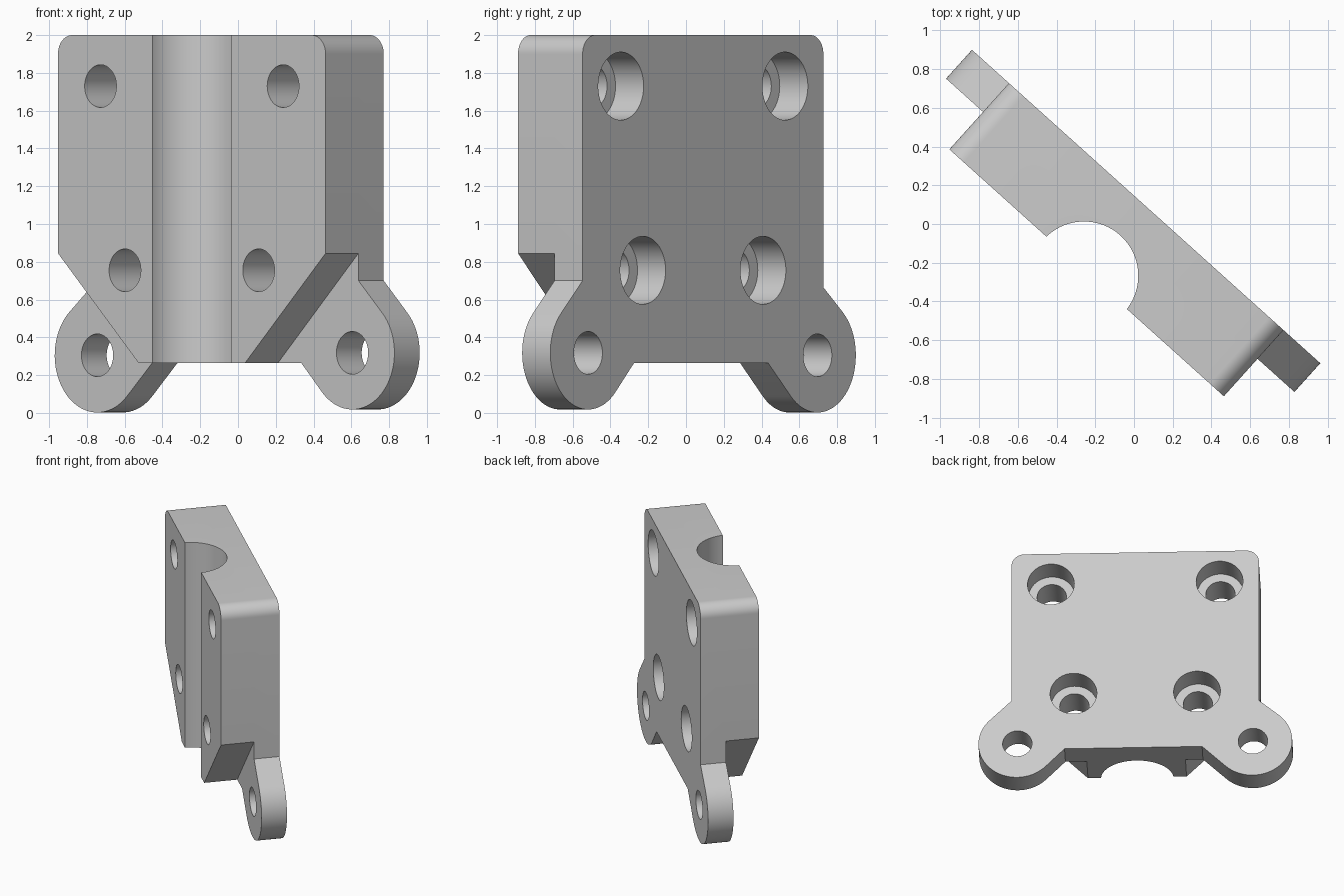
import bpy, bmesh, math
from mathutils import Matrix, Vector

if "Cube" in bpy.data.objects:
    bpy.data.objects.remove(bpy.data.objects["Cube"])

T_EAR, T_FULL = 0.20, 0.46      # flange and full body thickness
HALF_W, TOP, BOTTOM = 0.953, 2.0, 0.265

grey = bpy.data.materials.new("light grey")
grey.diffuse_color = (0.6, 0.6, 0.6, 1)
grey.use_nodes = True
grey.node_tree.nodes["Principled BSDF"].inputs["Base Color"].default_value = grey.diffuse_color


def arc(cx, cz, r, a0, a1, n):
    return [(cx + r * math.cos(a0 + (a1 - a0) * i / n),
             cz + r * math.sin(a0 + (a1 - a0) * i / n)) for i in range(n + 1)]


def tangent_angle(c, r, p, side):
    dx, dz = p[0] - c[0], p[1] - c[1]
    return math.atan2(dz, dx) + side * math.acos(r / math.hypot(dx, dz))


def ear(c, r, first, last):
    """Round lobe joined by tangents to the points before and after it."""
    a0 = tangent_angle(c, r, first, 1)
    a1 = tangent_angle(c, r, last, -1)
    while a1 < a0:
        a1 += 2 * math.pi
    return [first] + arc(c[0], c[1], r, a0, a1, 36) + [last]


def prism(name, outline, d0, d1):
    """Extrude an (x, z) outline from depth d0 to d1 towards the front."""
    bm = bmesh.new()
    face = bm.faces.new([bm.verts.new((x, -d0, z)) for x, z in outline])
    out = bmesh.ops.extrude_face_region(bm, geom=[face])
    verts = [v for v in out["geom"] if isinstance(v, bmesh.types.BMVert)]
    bmesh.ops.translate(bm, verts=verts, vec=(0, d0 - d1, 0))
    bmesh.ops.recalc_face_normals(bm, faces=bm.faces)
    return finish(name, bm)


def cylinder(name, centre, r, depth, upright=False):
    bm = bmesh.new()
    rot = Matrix() if upright else Matrix.Rotation(math.pi / 2, 4, 'X')
    bmesh.ops.create_cone(bm, cap_ends=True, segments=64, radius1=r, radius2=r,
                          depth=depth, matrix=Matrix.Translation(centre) @ rot)
    return finish(name, bm)


def finish(name, bm):
    mesh = bpy.data.meshes.new(name)
    bm.to_mesh(mesh)
    bm.free()
    mesh.materials.append(grey)
    obj = bpy.data.objects.new(name, mesh)
    bpy.context.collection.objects.link(obj)
    return obj


def boolean(obj, other, operation):
    mod = obj.modifiers.new("bool", 'BOOLEAN')
    mod.operation, mod.solver, mod.object = operation, 'EXACT', other
    bpy.context.view_layer.objects.active = obj
    bpy.ops.object.modifier_apply(modifier=mod.name)
    bpy.data.objects.remove(other)


# Rear flange with two mounting ears
R = 0.10
ear_r, ear_l = (0.909, 0.318), (-0.907, 0.305)
corners = (arc(HALF_W - R, TOP - R, R, 0, math.pi / 2, 12)
           + arc(R - HALF_W, TOP - R, R, math.pi / 2, math.pi, 12))
flange = (ear(ear_r, 0.30, (0.545, BOTTOM), (HALF_W, 0.70)) + corners
          + ear(ear_l, 0.303, (-HALF_W, 0.665), (-0.515, BOTTOM)))
bracket = prism("clamp_bracket", flange, 0, T_EAR)

# Thick front body with slanted lower corners
body = [(-0.38, BOTTOM), (0.38, BOTTOM), (HALF_W, 0.845)] + corners + [(-HALF_W, 0.845)]
boolean(bracket, prism("front_body", body, T_EAR, T_FULL), 'UNION')

# Vertical half-round groove
boolean(bracket, cylinder("groove_cutter", (0, -0.48, 1), 0.28, 4, True), 'DIFFERENCE')

# Counterbored screw holes
for x, z in ((0.65, 1.73), (0.476, 0.755)):
    for s in (-1, 1):
        boolean(bracket, cylinder("bore_cutter", (s * x, -0.2, z), 0.113, 2), 'DIFFERENCE')
        boolean(bracket, cylinder("counterbore_cutter", (s * x, 0, z), 0.18, 0.4), 'DIFFERENCE')

# Ear holes
for x, z in (ear_r, ear_l):
    boolean(bracket, cylinder("ear_hole_cutter", (x, 0, z), 0.113, 2), 'DIFFERENCE')

# Turn into place and shade
bracket.data.transform(Matrix.Translation(Vector((0.063, 0.09, 0)))
                       @ Matrix.Rotation(math.radians(-41.97), 4, 'Z'))
bpy.ops.object.select_all(action='DESELECT')
bracket.select_set(True)
bpy.context.view_layer.objects.active = bracket
bpy.ops.object.shade_smooth_by_angle(angle=math.radians(30))
